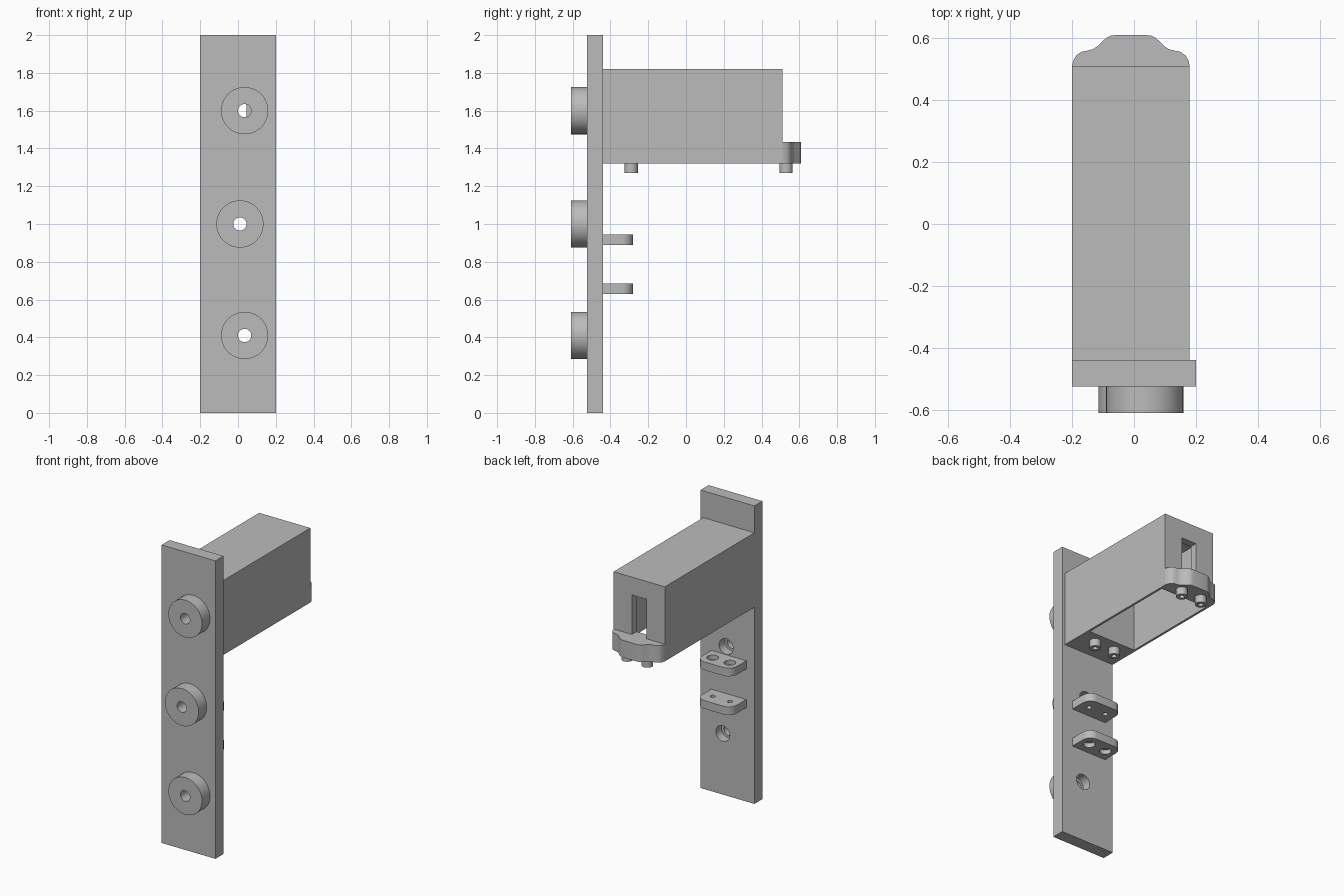
import bpy, bmesh, math
from mathutils import Matrix, Vector

cube = bpy.data.objects.get("Cube")
if cube:
    bpy.data.objects.remove(cube, do_unlink=True)

grey = bpy.data.materials.new("plain grey")
grey.use_nodes = True
grey.diffuse_color = (0.5, 0.5, 0.5, 1)
grey.node_tree.nodes["Principled BSDF"].inputs["Base Color"].default_value = (0.5, 0.5, 0.5, 1)

MID = -0.01          # centre line of housing and lugs
BACK = -0.44         # rear face of the mounting plate


def make(name, bm):
    bmesh.ops.recalc_face_normals(bm, faces=bm.faces)
    mesh = bpy.data.meshes.new(name)
    bm.to_mesh(mesh)
    bm.free()
    mesh.materials.append(grey)
    obj = bpy.data.objects.new(name, mesh)
    bpy.context.collection.objects.link(obj)
    return obj


def box(name, x, y, z):
    bm = bmesh.new()
    bmesh.ops.create_cube(bm, size=1)
    size = [b - a for a, b in (x, y, z)]
    mid = [(a + b) / 2 for a, b in (x, y, z)]
    bmesh.ops.transform(bm, verts=bm.verts,
                        matrix=Matrix.Translation(mid) @ Matrix.Diagonal((*size, 1)))
    return make(name, bm)


def rod(name, start, end, radius):
    a, b = Vector(start), Vector(end)
    turn = (b - a).to_track_quat('Z', 'Y').to_matrix().to_4x4()
    bm = bmesh.new()
    bmesh.ops.create_cone(bm, cap_ends=True, segments=40, radius1=radius, radius2=radius,
                          depth=(b - a).length,
                          matrix=Matrix.Translation((a + b) / 2) @ turn)
    return make(name, bm)


def slab(name, half_outline, z0, z1):
    """Extrude an outline mirrored about the centre line."""
    pts = [(MID + x, y) for x, y in half_outline]
    pts += [(MID - x, y) for x, y in reversed(half_outline)]
    bm = bmesh.new()
    face = bm.faces.new([bm.verts.new((x, y, z0)) for x, y in pts])
    top = bmesh.ops.extrude_face_region(bm, geom=[face])["geom"]
    bmesh.ops.translate(bm, vec=(0, 0, z1 - z0),
                        verts=[v for v in top if isinstance(v, bmesh.types.BMVert)])
    return make(name, bm)


def cut(obj, cutters):
    bpy.context.view_layer.objects.active = obj
    for c in cutters:
        c.hide_render = True
        mod = obj.modifiers.new("cut", 'BOOLEAN')
        mod.operation, mod.solver, mod.object = 'DIFFERENCE', 'EXACT', c
        bpy.ops.object.modifier_apply(modifier=mod.name)
        bpy.data.objects.remove(c, do_unlink=True)


def smooth(obj):
    bpy.ops.object.select_all(action='DESELECT')
    obj.select_set(True)
    bpy.context.view_layer.objects.active = obj
    bpy.ops.object.shade_smooth_by_angle(angle=math.radians(35))


parts = []

# Mounting plate with three front bosses, bored through and widened from behind
plate = box("mounting_plate", (-0.2, 0.2), (-0.525, BACK), (0, 2))
parts.append(plate)
for label, x, z in (("lower", 0.035, 0.41), ("middle", 0.01, 1.0), ("upper", 0.035, 1.6)):
    boss = rod(label + "_boss", (x, -0.61, z), (x, -0.525, z), 0.125)
    cut(boss, [rod("bore", (x, -0.7, z), (x, -0.5, z), 0.035)])
    cut(plate, [rod("bore", (x, -0.6, z), (x, -0.4, z), 0.035),
                rod("wide_bore", (x, -0.5, z), (x, -0.4, z), 0.052)])
    parts.append(boss)

# Hollow housing: open underneath, slotted at the rear, solid near the plate
housing = box("housing", (-0.2, 0.18), (BACK, 0.51), (1.32, 1.82))
cut(housing, [box("cavity", (-0.185, 0.165), (-0.22, 0.46), (1.2, 1.8)),
              box("slot", (-0.065, 0.045), (0.4, 0.6), (1.435, 1.7)),
              rod("bore", (0.035, -0.5, 1.6), (0.035, -0.1, 1.6), 0.035)])
parts.append(housing)

# Contoured lip across the bottom of the rear wall
lip_half = [(0.19, 0.51), (0.186, 0.528), (0.176, 0.545), (0.16, 0.556), (0.14, 0.56),
            (0.122, 0.565), (0.108, 0.574), (0.09, 0.592), (0.078, 0.602),
            (0.066, 0.608), (0.05, 0.61)]
parts.append(slab("rear_lip", lip_half, 1.32, 1.435))

# Four small hollow pegs below the housing
for row, y in (("front", -0.29), ("rear", 0.53)):
    for side, dx in (("left", 0.075), ("right", -0.075)):
        x = MID + dx
        peg = rod(f"{row}_{side}_peg", (x, y, 1.27), (x, y, 1.325), 0.035)
        cut(peg, [rod("bore", (x, y, 1.2), (x, y, 1.31), 0.016)])
        parts.append(peg)

# Two rounded lugs with counterbored holes on their outer faces
R = 0.06
lug_half = [(0.13, BACK)]
for i in range(9):
    a = math.radians(i * 90 / 8)
    lug_half.append((0.13 - R + R * math.cos(a), -0.28 - R + R * math.sin(a)))
for label, z0, outer in (("lower", 0.63, 0.63), ("upper", 0.89, 0.945)):
    lug = slab(label + "_lug", lug_half, z0, z0 + 0.055)
    for dx in (-0.064, 0.064):
        x, y = MID + dx, -0.36
        cut(lug, [rod("bore", (x, y, z0 - 0.1), (x, y, z0 + 0.1), 0.016),
                  rod("wide_bore", (x, y, outer - 0.03), (x, y, outer + 0.03), 0.036)])
    parts.append(lug)

for part in parts:
    smooth(part)
